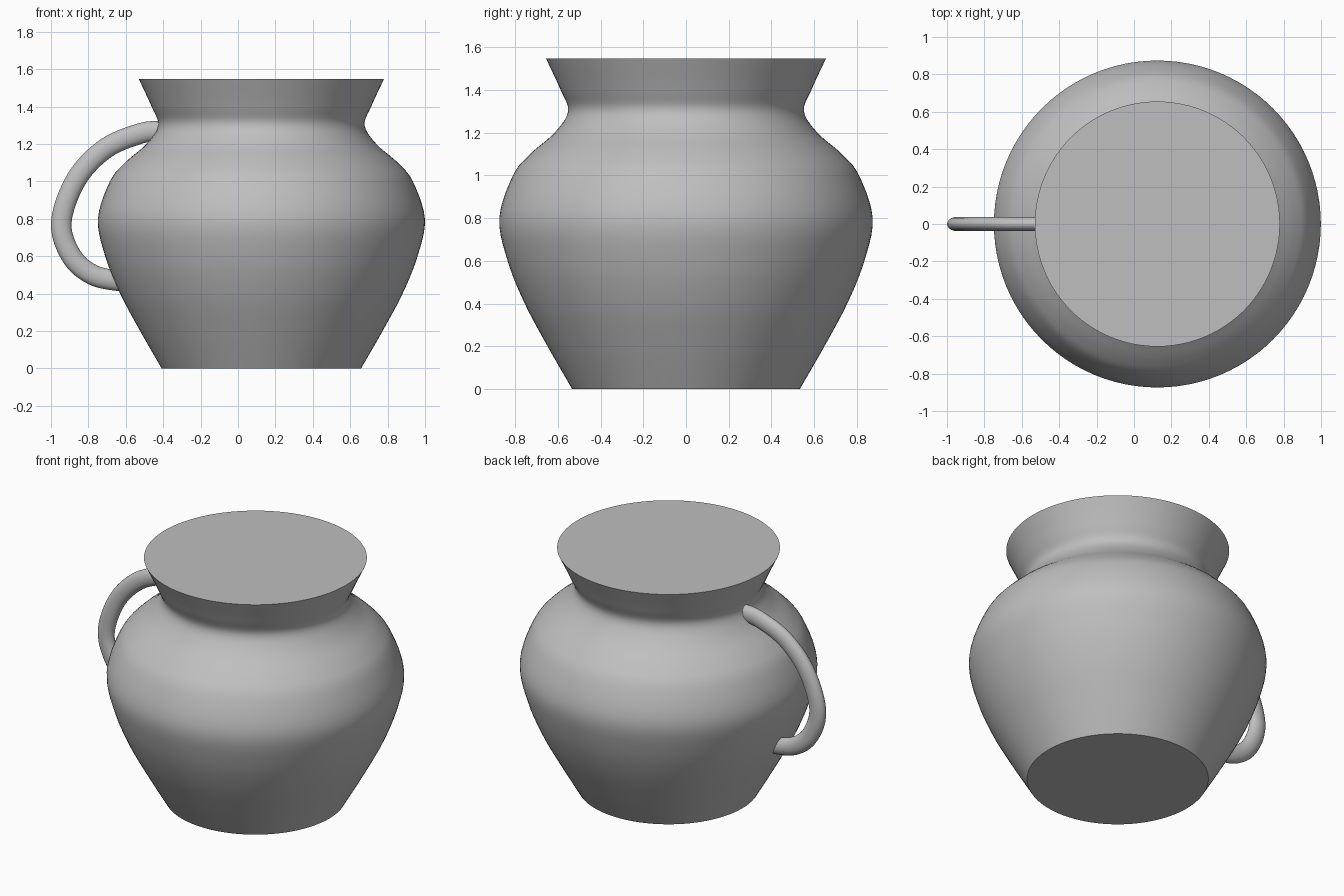
import bpy, bmesh, math
from mathutils import Vector

cube = bpy.data.objects.get("Cube")
if cube:
    bpy.data.objects.remove(cube, do_unlink=True)

grey = bpy.data.materials.new("plain grey")
grey.use_nodes = True
COLOUR = (0.52, 0.52, 0.52, 1)
grey.diffuse_color = COLOUR
grey.node_tree.nodes["Principled BSDF"].inputs["Base Color"].default_value = COLOUR


def spline(points, steps):
    """Smooth path through 2D points."""
    p = [Vector(q) for q in points]
    p = [2 * p[0] - p[1]] + p + [2 * p[-1] - p[-2]]
    path = []
    for a, b, c, d in zip(p, p[1:], p[2:], p[3:]):
        for i in range(steps):
            t = i / steps
            path.append(b + (c - a) * t / 2 + (2 * a - 5 * b + 4 * c - d) * t**2 / 2
                        + (3 * b - a - 3 * c + d) * t**3 / 2)
    return path + [p[-2]]


def skin(name, rings):
    """Join rings of points into a closed, capped tube."""
    bm = bmesh.new()
    loops = [[bm.verts.new(co) for co in ring] for ring in rings]
    for low, high in zip(loops, loops[1:]):
        for i in range(len(low)):
            bm.faces.new((low[i - 1], low[i], high[i], high[i - 1]))
    bm.faces.new(loops[0])
    bm.faces.new(loops[-1])
    bmesh.ops.recalc_face_normals(bm, faces=bm.faces)
    mesh = bpy.data.meshes.new(name)
    bm.to_mesh(mesh)
    bm.free()
    mesh.materials.append(grey)
    obj = bpy.data.objects.new(name, mesh)
    bpy.context.collection.objects.link(obj)
    bpy.ops.object.select_all(action="DESELECT")
    obj.select_set(True)
    bpy.context.view_layer.objects.active = obj
    bpy.ops.object.shade_smooth_by_angle(angle=math.radians(40))


def circle(count):
    return [(math.cos(i * math.tau / count), math.sin(i * math.tau / count))
            for i in range(count)]


# Pot body: radius and height, turned around an axis set off from the centre
AXIS = 0.125
profile = [(0.533, 0), (0.648, 0.2), (0.755, 0.4), (0.835, 0.6), (0.874, 0.8),
           (0.81, 1.0), (0.73, 1.1), (0.615, 1.2), (0.552, 1.3), (0.587, 1.4), (0.655, 1.547)]
skin("pot_body", [[(AXIS + r * c, r * s, z) for c, s in circle(96)]
                  for r, z in spline(profile, 5)])

# Handle: oval section swept along a path in the xz plane
path = spline([(-0.40, 1.27), (-0.52, 1.257), (-0.71, 1.175), (-0.865, 1.01), (-0.945, 0.78),
               (-0.89, 0.6), (-0.775, 0.5), (-0.63, 0.468), (-0.55, 0.465)], 6)
rings = []
for i, p in enumerate(path):
    along = (path[min(i + 1, len(path) - 1)] - path[max(i - 1, 0)]).normalized()
    rings.append([(p.x - along.y * c * 0.055, s * 0.038, p.y + along.x * c * 0.055)
                  for c, s in circle(20)])
skin("handle", rings)
